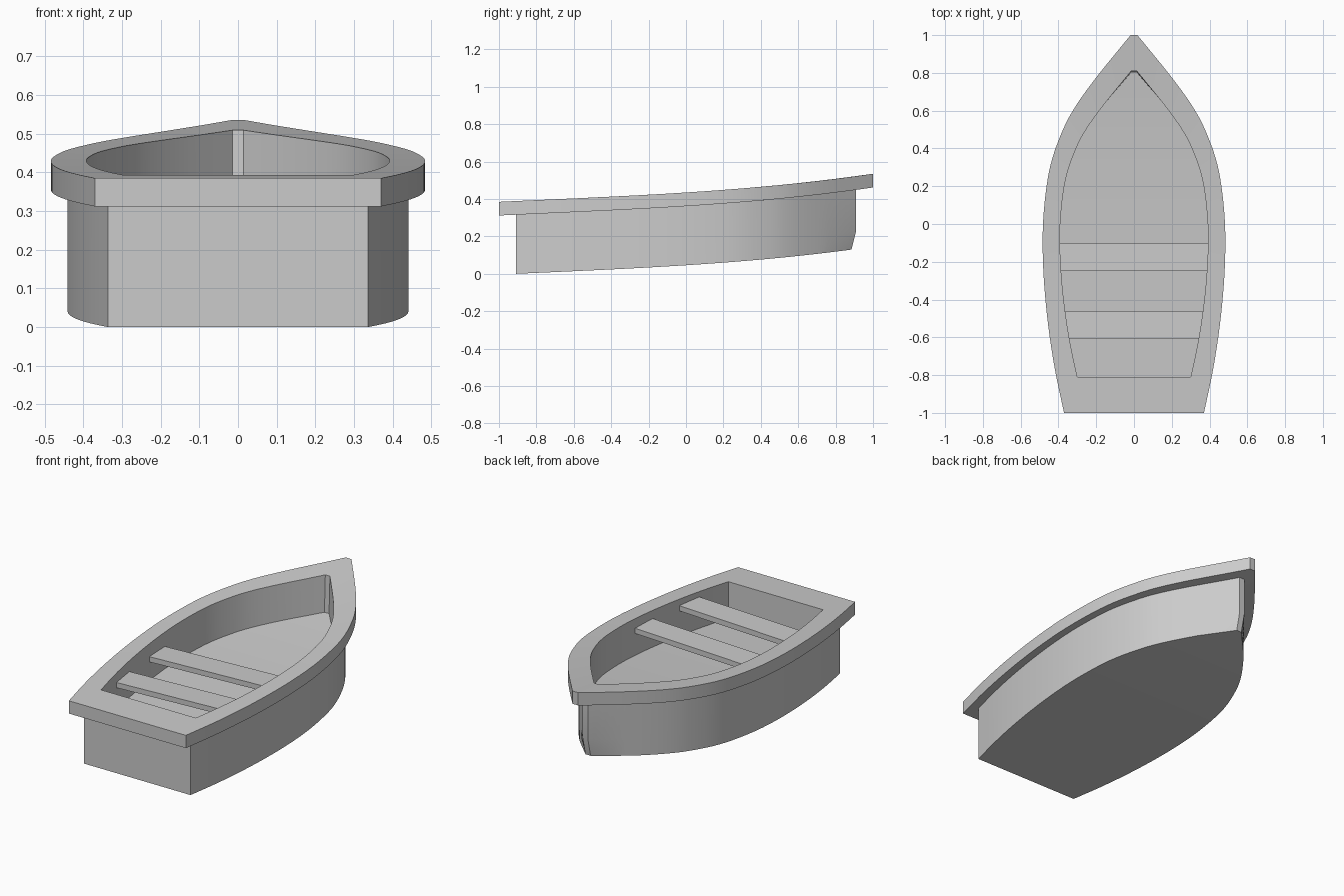
import bpy, bmesh

if "Cube" in bpy.data.objects:
    bpy.data.objects.remove(bpy.data.objects["Cube"])

# half outline of the boat from stern to bow: (y, half width)
OUTLINE = [(-1, .37), (-.8, .413), (-.6, .446), (-.4, .469), (-.2, .482), (0, .482),
           (.2, .463), (.35, .432), (.5, .376), (.6, .324), (.7, .257), (.8, .181),
           (.9, .1), (1, .018)]


def smooth(points, steps=3):
    """Catmull-Rom curve through the points."""
    pts = [points[0]] + points + [points[-1]]
    out = []
    for a, b, c, d in zip(pts, pts[1:], pts[2:], pts[3:]):
        for i in range(steps):
            t = i / steps
            out.append(tuple(
                .5 * (2*q + (r-p)*t + (2*p-5*q+4*r-s)*t*t + (3*q-p-3*r+s)*t**3)
                for p, q, r, s in zip(a, b, c, d)))
    return out + [points[-1]]


CURVE = smooth(OUTLINE)


def sheer(y):
    return .05 + .064*y + .025*y*y + .011*y**3


def half_width(y):
    for (y0, w0), (y1, w1) in zip(CURVE, CURVE[1:]):
        if y0 <= y <= y1:
            return w0 + (w1 - w0) * (y - y0) / (y1 - y0)
    return CURVE[-1][1]


def finish(name, bm):
    bmesh.ops.recalc_face_normals(bm, faces=bm.faces)
    me = bpy.data.meshes.new(name)
    bm.to_mesh(me)
    bm.free()
    ob = bpy.data.objects.new(name, me)
    bpy.context.collection.objects.link(ob)
    return ob


# hull: scaled outlines stacked as rings (scale, height, bow setback)
RINGS = [(.91, -.004, .025), (.91, .095, 0), (.91, .312, 0), (1, .312, 0),
         (1, .385, 0), (.81, .385, 0), (.81, .175, .008)]
bm = bmesh.new()
rings = []
n = len(CURVE)
for scale, z, setback in RINGS:
    sides = []
    for sign in (1, -1):
        side = []
        for y, w in CURVE:
            yy = y * scale - setback * max(0, (y - .8) / .2)
            side.append(bm.verts.new((sign * w * scale, yy, z + sheer(yy))))
        sides.append(side)
    rings.append(sides[0] + sides[1][::-1])
for low, high in zip(rings, rings[1:]):
    for i in range(2 * n):
        j = (i + 1) % (2 * n)
        bm.faces.new((low[i], low[j], high[j], high[i]))
# bottom and floor as strips across the boat
for ring in (rings[0], rings[-1]):
    for i in range(n - 1):
        bm.faces.new((ring[i], ring[i+1], ring[2*n-2-i], ring[2*n-1-i]))
hull = finish("hull", bm)
bpy.context.view_layer.objects.active = hull
hull.select_set(True)
bpy.ops.object.shade_smooth_by_angle(angle=.5)

# seats: planks reaching the inner walls, slightly tilted
for name, y0, y1 in (("middle_seat", -.25, -.10), ("stern_seat", -.61, -.46)):
    bm = bmesh.new()
    bmesh.ops.create_cube(bm, size=1)
    for v in bm.verts:
        y = y0 if v.co.y < 0 else y1
        x = (1 if v.co.x > 0 else -1) * (half_width(y / .81) * .81 + .004)
        v.co = (x, y, .36 + .035 * x - (.03 if v.co.z < 0 else 0))
    finish(name, bm)
